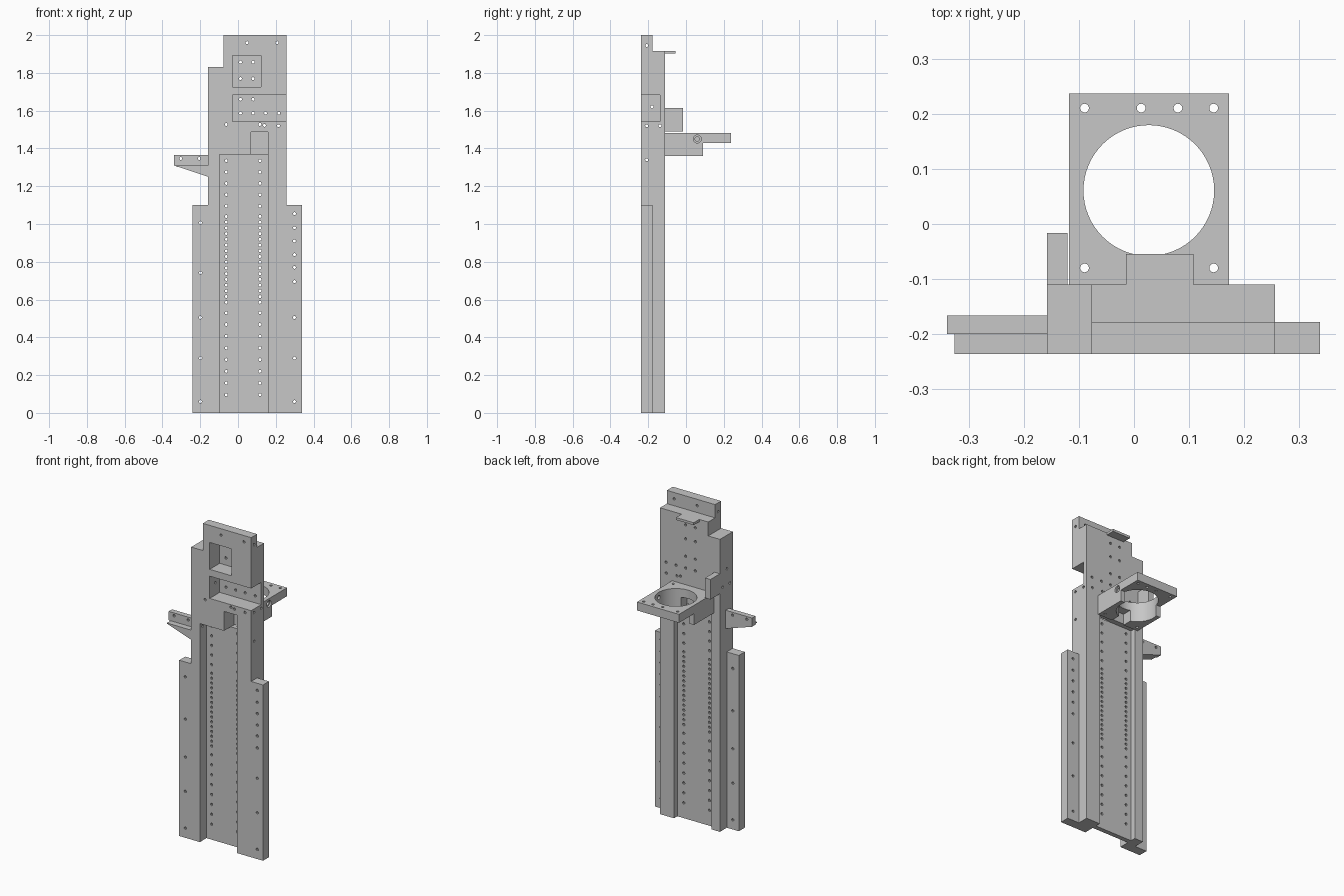
import bpy, bmesh
from mathutils import Matrix, Vector

if "Cube" in bpy.data.objects:
    bpy.data.objects.remove(bpy.data.objects["Cube"], do_unlink=True)

grey = bpy.data.materials.new("machined grey")
grey.use_nodes = True
GREY = (0.57, 0.57, 0.57, 1)
grey.diffuse_color = GREY
grey.node_tree.nodes["Principled BSDF"].inputs["Base Color"].default_value = GREY


def finish(name, bm):
    bmesh.ops.recalc_face_normals(bm, faces=bm.faces)
    mesh = bpy.data.meshes.new(name)
    bm.to_mesh(mesh)
    bm.free()
    mesh.materials.append(grey)
    ob = bpy.data.objects.new(name, mesh)
    bpy.context.collection.objects.link(ob)
    return ob


def box(name, x, y, z):
    bm = bmesh.new()
    centre = Vector((sum(x), sum(y), sum(z))) / 2
    size = (x[1] - x[0], y[1] - y[0], z[1] - z[0], 1)
    bmesh.ops.create_cube(bm, size=1, matrix=Matrix.Translation(centre) @ Matrix.Diagonal(size))
    return finish(name, bm)


def prism(name, outline, y):
    """Extrude an x, z outline from y[0] to y[1]."""
    bm = bmesh.new()
    face = bm.faces.new([bm.verts.new((px, y[0], pz)) for px, pz in outline])
    ext = bmesh.ops.extrude_face_region(bm, geom=[face])["geom"]
    bmesh.ops.translate(bm, vec=(0, y[1] - y[0], 0),
                        verts=[v for v in ext if isinstance(v, bmesh.types.BMVert)])
    return finish(name, bm)


def pins(axis, centres, length, radius=0.008, sides=10):
    """One mesh of parallel cylinders along an axis."""
    bm = bmesh.new()
    turn = {"x": Matrix.Rotation(1.570796, 4, "Y"),
            "y": Matrix.Rotation(1.570796, 4, "X"), "z": Matrix()}[axis]
    for c in centres:
        bmesh.ops.create_cone(bm, cap_ends=True, segments=sides, radius1=radius,
                              radius2=radius, depth=length, matrix=Matrix.Translation(c) @ turn)
    return finish("hole_cutter", bm)


def combine(ob, *others, op="DIFFERENCE"):
    """Apply booleans in turn and discard the helpers."""
    for other in others:
        other.hide_render = True
        mod = ob.modifiers.new("boolean", "BOOLEAN")
        mod.operation, mod.solver, mod.object = op, "EXACT", other
        bpy.context.view_layer.update()
        mesh = bpy.data.meshes.new_from_object(
            ob.evaluated_get(bpy.context.evaluated_depsgraph_get()))
        ob.modifiers.clear()
        ob.data = mesh
        bpy.data.objects.remove(other, do_unlink=True)
    return ob


FRONT, STEP, BACK = -0.237, -0.178, -0.11
LEFT, RIGHT = 0.257, -0.158

# Main column, with its front channel, rear channel and pockets
column = prism("main_column", [(RIGHT, 0), (LEFT, 0), (LEFT, 2), (-0.077, 2),
                               (-0.077, 1.83), (RIGHT, 1.83)], (FRONT, BACK))
combine(column,
        box("top_step", (-0.3, 0.4), (STEP, 0), (1.917, 2.1)),
        box("front_channel", (-0.098, 0.16), (-0.4, -0.172), (-0.1, 1.367)),
        box("notch", (0.07, 0.16), (-0.4, -0.138), (1.367, 1.488)),
        box("rear_channel", (-0.098, 0.16), (-0.143, 0), (-0.1, 1.367)),
        box("upper_pocket", (-0.03, 0.122), (-0.4, -0.138), (1.725, 1.893)),
        box("side_pocket", (-0.03, 0.4), (-0.4, -0.138), (1.543, 1.682)))

# Drilled holes through the column
heights = [1.335 - 0.06 * i for i in range(5)] + [1.04 - 0.0303 * i for i in range(16)]
heights += [0.53 - 0.062 * i for i in range(8)]
front_holes = [(x, z) for x in (-0.062, 0.116) for z in heights]
front_holes += [(x, z) for x in (0.013, 0.08) for z in (1.857, 1.77, 1.66, 1.587)]
front_holes += [(0.146, 1.587), (0.216, 1.587), (0.048, 1.96), (0.207, 1.96),
                (-0.062, 1.527), (0.116, 1.527), (0.14, 1.522), (0.214, 1.52)]
side_holes = [(-0.208, 1.945), (-0.18, 1.62), (-0.208, 1.52), (-0.138, 1.52), (-0.208, 1.34)]
combine(column,
        pins("y", [(x, -0.2, z) for x, z in front_holes], 0.4),
        pins("x", [(0.05, y, z) for y, z in side_holes], 0.5))

# Side flanges
shared = [0.505, 0.29, 0.06]
for name, x, hole_x, zs in (
        ("right_flange", (-0.241, RIGHT), -0.199, [1.007, 0.742] + shared),
        ("left_flange", (LEFT, 0.339), 0.299,
         [1.055, 0.98, 0.91, 0.838, 0.77, 0.695] + shared)):
    flange = box(name, x, (FRONT, STEP), (0, 1.1))
    combine(flange, pins("y", [(hole_x, -0.2, z) for z in zs], 0.3))

# Side bracket: upright plate with a sloping shelf in front
plate = prism("bracket_plate", [(-0.34, 1.31), (RIGHT, 1.25), (RIGHT, 1.365), (-0.34, 1.365)],
              (-0.2, -0.167))
combine(plate, pins("y", [(x, -0.2, 1.347) for x in (-0.303, -0.205)], 0.3))
prism("bracket_shelf", [(-0.327, 1.306), (RIGHT, 1.25), (RIGHT, 1.31), (-0.327, 1.31)],
      (FRONT, -0.2))

# Rear holder: square plate over a clamp block, bored by a large round hole
holder = box("ring_holder", (-0.118, 0.173), (BACK, 0.238), (1.43, 1.483))
combine(holder, box("clamp_block", (-0.118, 0.173), (BACK, 0.09), (1.36, 1.43)), op="UNION")
screws = [(x, 0.211, 1.43) for x in (-0.09, 0.013, 0.08, 0.145)]
screws += [(x, -0.08, 1.43) for x in (-0.09, 0.145)]
combine(holder,
        pins("z", [(0.027, 0.061, 1.43)], 0.4, 0.119, 64),
        box("clamp_gap", (-0.015, 0.07), (-0.2, 0), (1.3, 1.43)),
        pins("z", screws, 0.4, 0.008, 16),
        pins("x", [(0.173, 0.06, 1.45)], 0.02, 0.021, 20),
        pins("x", [(0.173, 0.06, 1.45)], 0.15, 0.012, 16))
bpy.ops.object.select_all(action="DESELECT")
holder.select_set(True)
bpy.context.view_layer.objects.active = holder
bpy.ops.object.shade_smooth_by_angle(angle=0.5)

# Small rear parts
box("rear_tab", (-0.015, 0.108), (BACK, -0.055), (1.902, 1.917))
box("rear_block", (RIGHT, -0.121), (BACK, -0.016), (1.49, 1.615))
